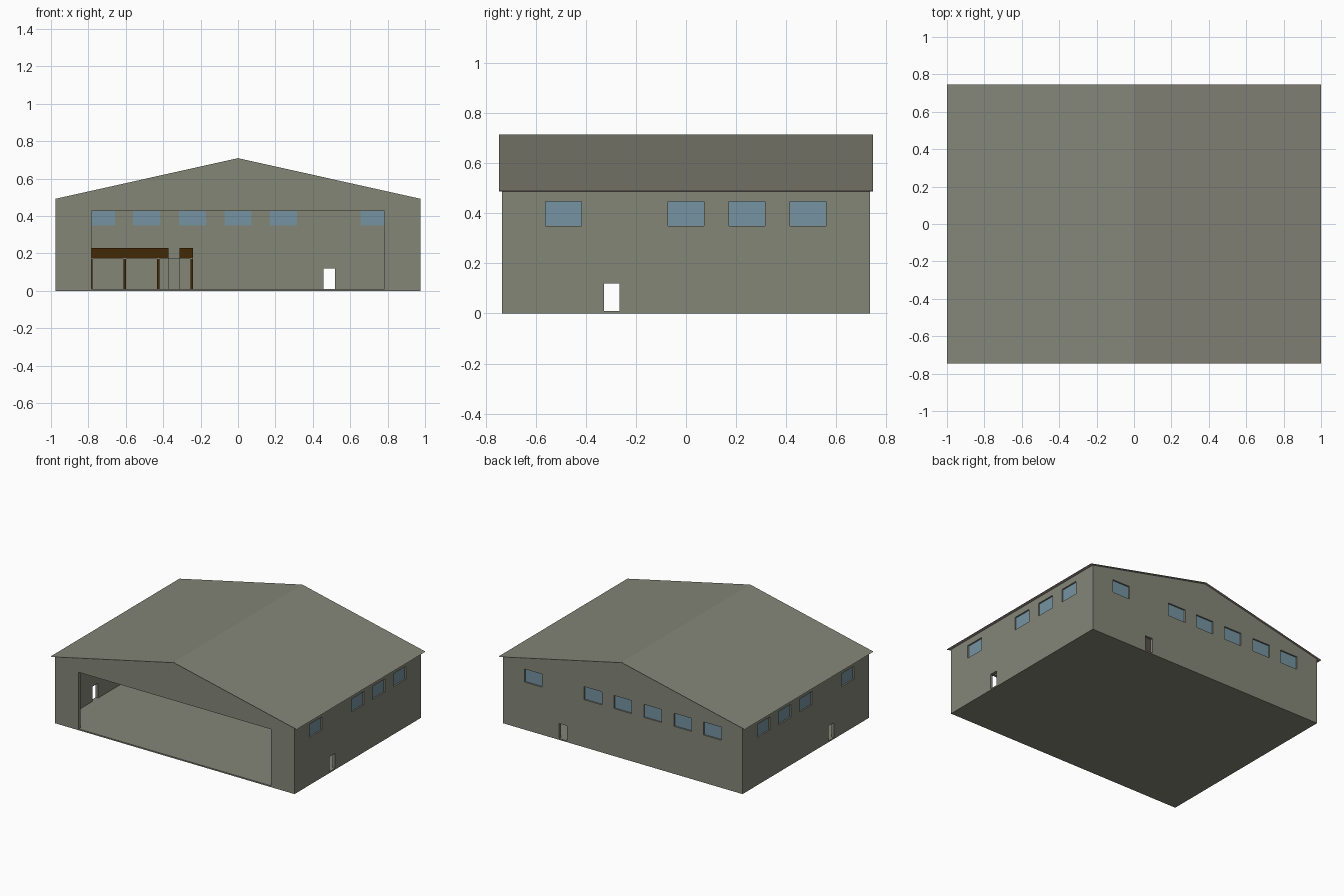
import bpy
import math

cube = bpy.data.objects.get("Cube")
if cube:
    bpy.data.objects.remove(cube, do_unlink=True)


def material(name, rgb):
    m = bpy.data.materials.new(name)
    m.use_nodes = True
    m.diffuse_color = (*rgb, 1)
    m.node_tree.nodes["Principled BSDF"].inputs["Base Color"].default_value = (*rgb, 1)
    return m


GREY = material("olive_grey", (0.233, 0.237, 0.187))
GLASS = material("window_blue", (0.18, 0.295, 0.36))
BROWN = material("dark_brown_wood", (0.055, 0.022, 0.0015))
LINING = material("pale_brown_lining", (0.34, 0.29, 0.25))

# Main sizes
W, D, T = 0.975, 0.735, 0.02
EAVE, PEAK, FLOOR = 0.492, 0.709, 0.01


def add_mesh(name, verts, faces, mat):
    me = bpy.data.meshes.new(name)
    me.from_pydata(verts, [], faces)
    me.materials.append(mat)
    ob = bpy.data.objects.new(name, me)
    bpy.context.collection.objects.link(ob)
    return ob


def box(name, lo, hi, mat):
    bpy.ops.mesh.primitive_cube_add(size=1, location=[(a + b) / 2 for a, b in zip(lo, hi)])
    ob = bpy.context.object
    ob.name = name
    ob.scale = [b - a for a, b in zip(lo, hi)]
    ob.data.materials.append(mat)
    return ob


def rect(a0, a1, z0, z1):
    return [(a0, z0), (a1, z0), (a1, z1), (a0, z1)]


def wall(name, outline, holes, location, turn):
    """Upright slab from a flat outline with holes cut through it."""
    cu = bpy.data.curves.new(name, "CURVE")
    cu.dimensions = "2D"
    cu.fill_mode = "BOTH"
    cu.extrude = T / 2
    for loop in [outline] + holes:
        sp = cu.splines.new("POLY")
        sp.points.add(len(loop) - 1)
        for p, (a, z) in zip(sp.points, loop):
            p.co = (a, z, 0, 1)
        sp.use_cyclic_u = True
    tmp = bpy.data.objects.new(name + "_outline", cu)
    bpy.context.collection.objects.link(tmp)
    bpy.context.view_layer.update()
    me = bpy.data.meshes.new_from_object(tmp.evaluated_get(bpy.context.evaluated_depsgraph_get()))
    bpy.data.objects.remove(tmp, do_unlink=True)
    me.materials.clear()
    me.materials.append(GREY)
    for p in me.polygons:
        p.use_smooth = False
        p.material_index = 0
    ob = bpy.data.objects.new(name, me)
    ob.location = location
    ob.rotation_euler = (math.pi / 2, 0, turn)
    bpy.context.collection.objects.link(ob)


# Openings
WIN_Z = (0.35, 0.446)
HALF = 0.072
DOOR_HALF = 0.031


def window_hole(c):
    return rect(c - HALF, c + HALF, *WIN_Z)


def door_hole(c):
    return rect(c - DOOR_HALF, c + DOOR_HALF, FLOOR, 0.12)


side_windows = [-0.489, 0, 0.243, 0.487]
back_windows = [-0.73, -0.489, -0.243, 0, 0.243, 0.728]
gable = [(-W, 0), (W, 0), (W, EAVE), (0, PEAK), (-W, EAVE)]

# Walls
wall("front_wall", gable, [rect(-0.782, 0.782, FLOOR, 0.426)], (0, -D + T / 2, 0), 0)
wall("back_wall", gable, [window_hole(c) for c in back_windows] + [door_hole(0.487)],
     (0, D - T / 2, 0), 0)
for side, label in ((1, "left"), (-1, "right")):
    wall(label + "_wall", rect(-D + T, D - T, 0, EAVE),
         [window_hole(c) for c in side_windows] + [door_hole(-0.296)],
         (side * (W - T / 2), 0, 0), math.pi / 2)

# Window panes, set back towards the inside of the walls
G, SET_BACK = 0.003, 0.014
for i, c in enumerate(back_windows):
    y = D - SET_BACK
    box(f"back_window_{i + 1}", (c - HALF, y - G, WIN_Z[0]), (c + HALF, y + G, WIN_Z[1]), GLASS)
for side, label in ((1, "left"), (-1, "right")):
    x = side * (W - SET_BACK)
    for i, c in enumerate(side_windows):
        box(f"{label}_window_{i + 1}", (x - G, c - HALF, WIN_Z[0]), (x + G, c + HALF, WIN_Z[1]), GLASS)

# Floor slab
box("floor_slab", (-W + T, -D + T, 0), (W - T, D - T, FLOOR), GREY)

# Thin sheet roof with a lining sheet just below
RY = 0.747
for name, drop, mat in (("roof", 0, GREY), ("roof_lining", 0.004, LINING)):
    profile = [(-1, 0.491 - drop), (0, 0.715 - drop), (1, 0.491 - drop)]
    add_mesh(name, [(x, y, z) for y in (-RY, RY) for x, z in profile],
             [(0, 1, 4, 3), (1, 2, 5, 4)], mat)

# Mezzanine in the rear corner
X0, X1, Y0, Y1 = -W + T, -0.24, 0.3, D - T
DECK, RAIL, POST = 0.175, 0.229, 0.013
S0, S1 = -0.372, -0.314
box("mezzanine_deck", (X0, Y0, DECK - 0.006), (X1, Y1, DECK), GREY)
box("front_guard_long", (X0, Y0, DECK), (S0, Y0 + 0.008, RAIL), BROWN)
box("front_guard_short", (S1, Y0, DECK), (X1, Y0 + 0.008, RAIL), BROWN)
box("side_guard", (X1 - 0.008, Y0 + 0.008, DECK), (X1, Y1, RAIL), BROWN)
for row, y in (("front", Y0), ("rear", Y1 - POST)):
    for i in range(4):
        x = X1 - POST - 0.179 * i
        box(f"mezzanine_post_{row}_{i + 1}", (x, y, FLOOR), (x + POST, y + POST, DECK - 0.006), BROWN)

# Stair flight with sloping handrails
RUN = 0.25
add_mesh("stair_flight",
         [(S0, Y0, DECK), (S1, Y0, DECK), (S1, Y0 - RUN, FLOOR), (S0, Y0 - RUN, FLOOR)],
         [(0, 3, 2, 1)], GREY)
for x, label in ((S0, "right"), (S1, "left")):
    add_mesh(f"stair_handrail_{label}",
             [(x, Y0, DECK), (x, Y0, RAIL), (x, Y0 - RUN, 0.105), (x, Y0 - RUN, 0.048)],
             [(0, 1, 2, 3)], BROWN)
